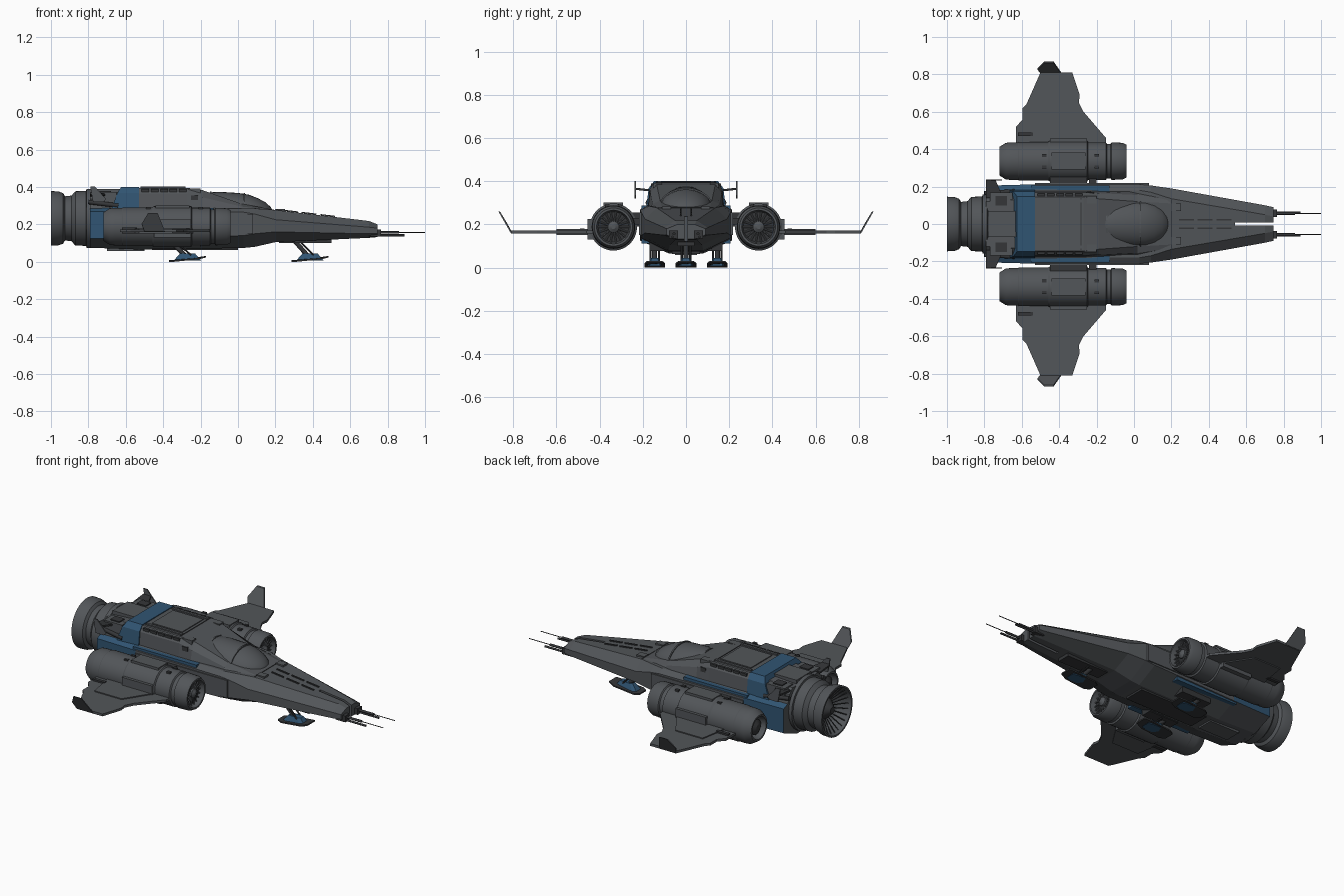
import bpy, bmesh, math
from mathutils import Vector, Matrix

old = bpy.data.objects.get("Cube")
if old:
    bpy.data.objects.remove(old, do_unlink=True)


def material(name, rgb):
    m = bpy.data.materials.new(name)
    m.use_nodes = True
    m.diffuse_color = (*rgb, 1)
    m.node_tree.nodes["Principled BSDF"].inputs["Base Color"].default_value = (*rgb, 1)
    return m


GREY = material("hull grey", (0.085, 0.092, 0.1))
DARK = material("dark metal", (0.035, 0.037, 0.04))
BLUE = material("painted blue", (0.03, 0.09, 0.17))


def finish(name, bm, mat, angle=None):
    bmesh.ops.recalc_face_normals(bm, faces=bm.faces)
    me = bpy.data.meshes.new(name)
    bm.to_mesh(me)
    bm.free()
    ob = bpy.data.objects.new(name, me)
    bpy.context.collection.objects.link(ob)
    me.materials.append(mat)
    if angle:
        bpy.ops.object.select_all(action='DESELECT')
        ob.select_set(True)
        bpy.context.view_layer.objects.active = ob
        bpy.ops.object.shade_smooth_by_angle(angle=math.radians(angle))
    return ob


def loft(name, rings, mat, angle=None, caps=True):
    bm = bmesh.new()
    rows = [[bm.verts.new(p) for p in r] for r in rings]
    n = len(rows[0])
    for a, b in zip(rows, rows[1:]):
        for i in range(n):
            j = (i + 1) % n
            bm.faces.new((a[i], a[j], b[j], b[i]))
    if caps:
        bm.faces.new(rows[0])
        bm.faces.new(rows[-1])
    return finish(name, bm, mat, angle)


def section(half):
    """Close a right-to-left symmetric ring from (x, y, z) points with y > 0."""
    return half + [(x, -y, z) for x, y, z in reversed(half)]


def lathe(name, profile, cy, cz, mat, n=40):
    rings = []
    for x, r in profile:
        rings.append([(x, cy + r * math.cos(t * math.tau / n), cz + r * math.sin(t * math.tau / n))
                      for t in range(n)])
    return loft(name, rings, mat, 28)


def box(name, lo, hi, mat, rot=None):
    bm = bmesh.new()
    bmesh.ops.create_cube(bm, size=1)
    c = [(a + b) / 2 for a, b in zip(lo, hi)]
    d = [b - a for a, b in zip(lo, hi)]
    m = Matrix.Translation(c) @ (rot or Matrix()) @ Matrix.Diagonal((*d, 1))
    bmesh.ops.transform(bm, matrix=m, verts=bm.verts)
    return finish(name, bm, mat)


def side_boxes(name, lo, hi, mat):
    for s, side in ((1, "left"), (-1, "right")):
        ys = sorted((s * lo[1], s * hi[1]))
        box(f"{side}_{name}", (lo[0], ys[0], lo[2]), (hi[0], ys[1], hi[2]), mat)


def rod(name, a, b, r, mat, n=10):
    a, b = Vector(a), Vector(b)
    bm = bmesh.new()
    m = Matrix.Translation((a + b) / 2) @ (b - a).to_track_quat('Z', 'Y').to_matrix().to_4x4()
    bmesh.ops.create_cone(bm, cap_ends=True, segments=n, radius1=r, radius2=r,
                          depth=(b - a).length, matrix=m)
    return finish(name, bm, mat, 40)


def plate(name, pts, offset, mat):
    """Extrude a flat outline by an offset vector."""
    return loft(name, [pts, [tuple(Vector(p) + Vector(offset)) for p in pts]], mat)


# Lower hull and nose: x, top width/height, side width/upper/lower, belly width/height
stations = [(-0.79, .17, .285, .205, .27, .125, .08, .075),
            (-0.53, .18, .29, .212, .27, .125, .08, .066),
            (0.03, .18, .285, .212, .265, .14, .08, .074),
            (0.09, .17, .285, .206, .255, .15, .08, .08),
            (0.20, .135, .277, .19, .225, .16, .075, .105),
            (0.70, .05, .218, .1, .185, .15, .05, .128),
            (0.745, .04, .2, .09, .18, .152, .045, .132)]
hull = loft("lower_hull", [section([(x, tw, tz), (x, sw, su), (x, sw, sl), (x, bw, bz)])
                           for x, tw, tz, sw, su, sl, bw, bz in stations], GREY)
hull.data.materials.append(BLUE)
for p in hull.data.polygons:
    if p.center.x < -0.55 and abs(p.normal.y) > 0.3 and p.center.z > 0.12:
        p.material_index = 1

# Slot through the nose
slot = box("nose_slot_cutter", (0.54, -.008, 0), (0.8, .008, .4), DARK)
slot.hide_render = True
slot.hide_viewport = True
cut = hull.modifiers.new("slot", 'BOOLEAN')
cut.object, cut.operation, cut.solver = slot, 'DIFFERENCE', 'EXACT'

# Upper deck with sloping cockpit fairing
upper = [(-0.79, .12, .365, .15, .335, .17), (-0.63, .13, .375, .165, .35, .175),
         (-0.6, .145, .395, .168, .365, .178), (-0.27, .145, .395, .168, .365, .178),
         (-0.19, .135, .383, .165, .345, .178), (0.02, .12, .31, .155, .295, .175),
         (0.2, .11, .277, .13, .274, .14)]
loft("upper_deck", [section([(x, tw, tz), (x, mw, mz), (x, bw, .27)])
                    for x, tw, tz, mw, mz, bw in upper], GREY)

# Blue band wrapped over the deck, swept back toward its foot
band = [(.148, .4, -.625), (.173, .368, -.645), (.183, .285, -.675)]
loft("blue_band", [section([(x, y, z) for y, z, x in band]),
                   section([(-.53, y, z) for y, z, x in band])], BLUE)

# Canopy: tall rounded arches that taper to the front
rings = []
for x, w, h in [(-.19, .085, .095), (-.165, .108, .102), (-.1, .122, .106), (0, .127, .1),
                (.06, .122, .09), (.11, .105, .07), (.15, .078, .048), (.175, .045, .024),
                (.185, .012, .008)]:
    rings.append([(x, w * math.cos(t * math.pi / 16), .268 + h * math.sin(t * math.pi / 16))
                  for t in range(17)])
loft("canopy", rings, GREY, 40)
for x, w, h in [(-.15, .113, .104), (.03, .127, .097)]:
    arch = [(w * math.cos(t * math.pi / 16), .27 + h * math.sin(t * math.pi / 16)) for t in range(17)]
    loft("canopy_frame", [[(x + d, y * 1.01, z + .002) for y, z in arch] for d in (0, .008)], GREY)

# Main engine: housing, neck and hollow bell with vanes
lathe("main_engine", [(-.62, .13), (-.78, .15), (-.785, .158), (-.81, .158), (-.812, .147), (-.87, .145),
                      (-.89, .122), (-.925, .118), (-.935, .135), (-.96, .144), (-1, .146),
                      (-1, .136), (-.93, .105), (-.9, .06)], 0, .232, GREY, 48)
lathe("engine_core", [(-.9, .07), (-.93, .06), (-.97, .02)], 0, .232, DARK, 24)
for i in range(24):
    d = Vector((0, math.cos(i * math.tau / 24), math.sin(i * math.tau / 24)))
    c = Vector((0, 0, .232))
    rod("bell_vane", c + d * .05 + Vector((-.925, 0, 0)), c + d * .13 + Vector((-.985, 0, 0)), .003, DARK, 6)

# Rear machinery and small tail fins
box("rear_spine", (-.78, -.07, .35), (-.63, .07, .388), GREY)
side_boxes("rear_block", (-.77, .09, .3), (-.65, .168, .372), GREY)
side_boxes("rear_vent", (-.74, .1, .37), (-.68, .15, .378), DARK)
for s, side in ((1, "left"), (-1, "right")):
    rod(f"{side}_rear_pipe", (-.8, s * .165, .32), (-.64, s * .175, .3), .012, DARK)
    plate(f"{side}_tail_arm", [(-.79, s * .14, .35), (-.7, s * .14, .35), (-.74, s * .235, .36),
                               (-.79, s * .235, .36)], (0, 0, .01), DARK)
    plate(f"{side}_tail_fin", [(-.79, s * .232, .402), (-.765, s * .232, .402), (-.705, s * .232, .335),
                               (-.72, s * .232, .32), (-.775, s * .232, .32)], (0, s * .007, 0), GREY)

# Side armour, blue sills and pylons
side_boxes("armour_plate", (-.53, .19, .15), (.08, .218, .255), GREY)
side_boxes("upper_blue_sill", (-.55, .17, .262), (-.13, .207, .287), BLUE)
side_boxes("lower_blue_sill", (-.55, .17, .112), (-.13, .207, .135), BLUE)
side_boxes("pylon", (-.45, .18, .19), (-.25, .27, .255), DARK)
side_boxes("front_pylon_strut", (-.24, .18, .2), (-.2, .26, .23), DARK)

# Deck plates, slits and windows
for i in range(5):
    x = -.515 + i * .05
    side_boxes("deck_window", (x, .15, .374), (x + .04, .163, .389), DARK)
box("deck_hatch", (-.5, -.1, .39), (-.3, .1, .4), GREY)
side_boxes("deck_rail", (-.52, .115, .39), (-.28, .13, .402), GREY)
side_boxes("shoulder_box", (-.27, .11, .35), (-.2, .15, .392), GREY)
side_boxes("shoulder_vent", (-.25, .145, .33), (-.215, .172, .355), DARK)
box("deck_seam", (-.285, -.14, .39), (-.28, .14, .398), DARK)
side_boxes("cheek_vent", (.03, .19, .2), (.07, .214, .215), DARK)
for x in (.24, .34, .44):
    z = .2775 - (x + .04 - .2) * .118
    tilt = Matrix.Rotation(math.atan(.118), 4, 'Y')
    for y in (-.024, .024):
        box("nose_slit", (x, y - .004, z), (x + .08, y + .004, z + .006), DARK, tilt)
side_boxes("nose_hatch", (.2, .07, .268), (.25, .11, .282), GREY)
box("nose_seam", (.198, -.13, .27), (.203, .13, .279), DARK)

# Belly plates
box("belly_keel", (-.7, -.05, .058), (-.5, .05, .08), GREY)
box("belly_plate", (-.46, -.065, .062), (0, .065, .08), DARK)
side_boxes("belly_door", (-.4, .105, .078), (-.2, .17, .115), DARK)
box("nose_gear_door", (.22, -.04, .1), (.5, .04, .125), DARK)

# Nose guns
for s, side in ((1, "left"), (-1, "right")):
    box(f"{side}_muzzle_block", (.7, s * .058 - .02, .135), (.765, s * .058 + .02, .172), DARK)
    rod(f"{side}_lower_gun", (.7, s * .062, .142), (.89, s * .062, .142), .006, DARK)
    rod(f"{side}_upper_gun", (.7, s * .056, .157), (.86, s * .056, .157), .007, DARK)
    rod(f"{side}_long_barrel", (.8, s * .056, .157), (1, s * .056, .157), .0025, DARK, 6)

# Wing engines
nacelle = [(-.62, .04), (-.69, .06), (-.72, .066), (-.72, .076), (-.685, .098), (-.66, .1), (-.62, .1),
           (-.615, .103), (-.46, .103), (-.45, .109), (-.25, .109), (-.245, .101), (-.15, .101),
           (-.145, .092), (-.125, .092), (-.12, .1), (-.06, .098), (-.04, .088), (-.04, .078), (-.075, .07)]
for s, side in ((1, "left"), (-1, "right")):
    cy, cz = s * .336, .188
    lathe(f"{side}_nacelle", nacelle, cy, cz, GREY)
    lathe(f"{side}_fan_hub", [(-.08, .03), (-.055, .026), (-.045, .01)], cy, cz, GREY, 20)
    lathe(f"{side}_nozzle_core", [(-.6, .05), (-.7, .045), (-.715, .02)], cy, cz, DARK, 20)
    lathe(f"{side}_fan_back", [(-.09, .07), (-.073, .071)], cy, cz, DARK, 24)
    for i in range(18):
        d = Vector((0, math.cos(i * math.tau / 18), math.sin(i * math.tau / 18)))
        c = Vector((-.066, cy, cz))
        rod(f"{side}_fan_blade", c + d * .02, c + d * .075, .004, GREY, 6)
    ys = sorted((s * .41, s * .456))
    box(f"{side}_wing_root", (-.45, ys[0], .13), (-.25, ys[1], .225), GREY)
    box(f"{side}_nacelle_cap", (-.44, cy - .045, .27), (-.26, cy + .045, .301), GREY)
    for x in (-.48, -.2):
        for y in (-.03, .03):
            box(f"{side}_nacelle_vent", (x - .012, cy + y - .008, .275), (x + .012, cy + y + .008, .292), DARK)

    # Wing and canted tip
    outline = [(-.63, .43), (-.63, .52), (-.595, .56), (-.595, .62), (-.575, .64), (-.5, .81), (-.33, .81),
               (-.29, .69), (-.295, .65), (-.27, .6), (-.15, .46), (-.15, .42)]
    plate(f"{side}_wing", [(x, s * y, .158) for x, y in outline], (0, 0, .014), GREY)
    plate(f"{side}_wing_flap", [(x, s * y, .152) for x, y in
                                [(-.56, .43), (-.53, .6), (-.35, .6), (-.24, .43)]], (0, 0, .026), GREY)
    plate(f"{side}_wing_tip", [(-.5, s * .803, .158), (-.39, s * .803, .158), (-.43, s * .86, .258),
                               (-.48, s * .86, .258), (-.515, s * .825, .2)], (0, s * .009, .003), GREY)
    box(f"{side}_wing_actuator", (-.62, s * .48 - .01, .15), (-.54, s * .48 + .01, .182), DARK)

# Landing skids
for name, gx, gy, top in [("front", .385, 0, .12), ("rear_left", -.27, .145, .11), ("rear_right", -.27, -.145, .11)]:
    foot = [(-.1, .03), (-.07, .048), (.06, .048), (.1, .035), (.1, -.035), (.06, -.048), (-.07, -.048), (-.1, -.03)]
    plate(f"{name}_skid", [(gx + x, gy + y, max(0, x * .25 - .002)) for x, y in foot], (0, 0, .008), DARK)
    loft(f"{name}_foot_cover", [[(gx + x * k, gy + y * k, z) for x, y in foot]
                                for k, z in ((.72, .008), (.4, .045))], BLUE)
    rod(f"{name}_strut", (gx - .09, gy, top), (gx - .01, gy, .03), .012, DARK)
    for y in (-.02, .02):
        rod(f"{name}_brace", (gx - .06, gy + y, top - .005), (gx + .02, gy + y, .035), .005, DARK, 8)
